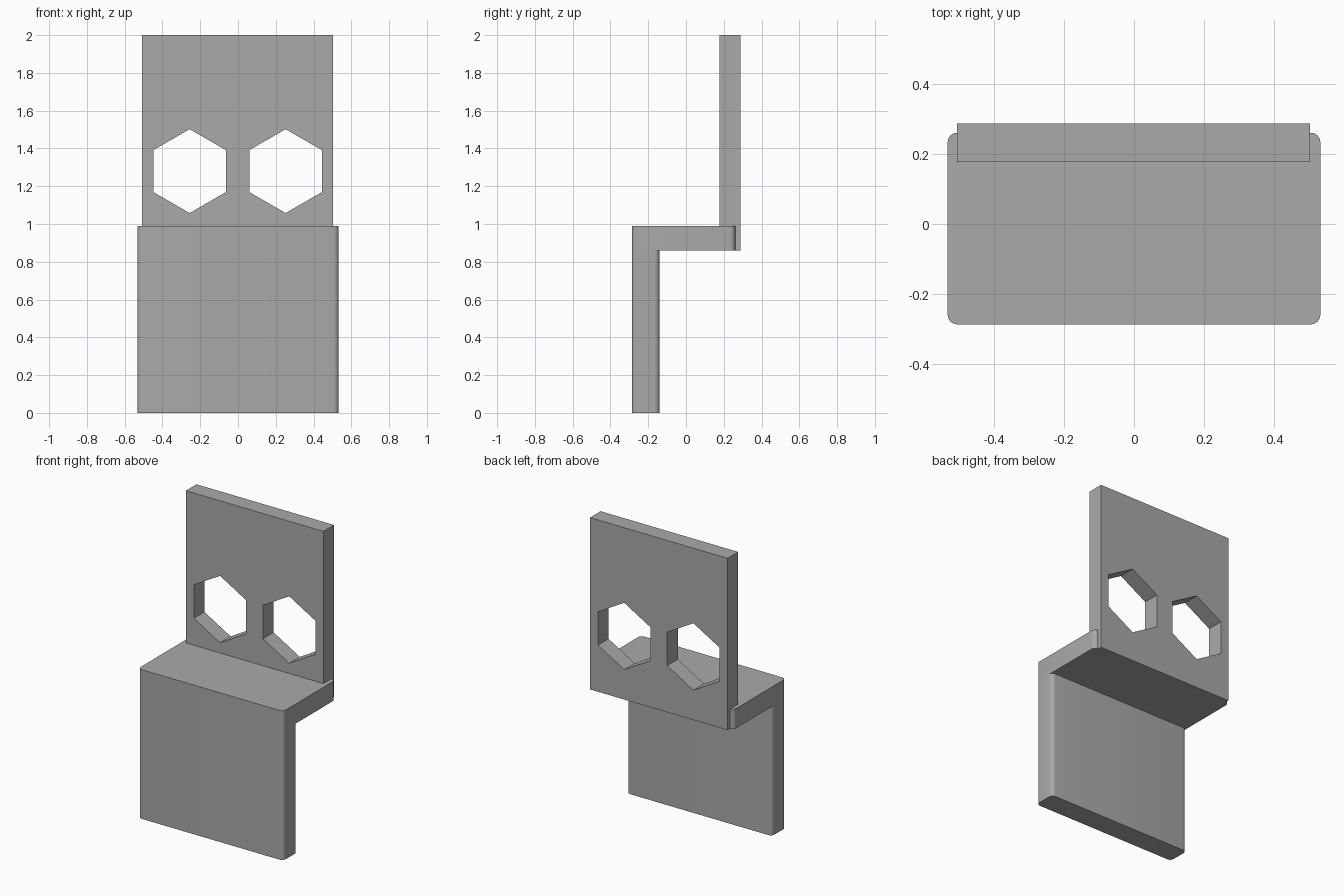
import bpy, bmesh
from math import radians
from mathutils import Matrix

if "Cube" in bpy.data.objects:
    bpy.data.objects.remove(bpy.data.objects["Cube"], do_unlink=True)

# Single flat colour
GREY = (0.40, 0.40, 0.40, 1)
grey = bpy.data.materials.new("plain grey")
grey.use_nodes = True
grey.diffuse_color = GREY
grey.node_tree.nodes["Principled BSDF"].inputs["Base Color"].default_value = GREY


def add_object(name, bm):
    mesh = bpy.data.meshes.new(name)
    bm.to_mesh(mesh)
    bm.free()
    mesh.materials.append(grey)
    obj = bpy.data.objects.new(name, mesh)
    bpy.context.collection.objects.link(obj)
    bpy.ops.object.select_all(action="DESELECT")
    obj.select_set(True)
    bpy.context.view_layer.objects.active = obj
    return obj


def slab(name, x, y, z, radius=0):
    """Box between (min, max) pairs, with rounded upright edges."""
    bm = bmesh.new()
    bmesh.ops.create_cube(bm, size=1)
    spans = (x, y, z)
    bmesh.ops.scale(bm, vec=[b - a for a, b in spans], verts=bm.verts)
    bmesh.ops.translate(bm, vec=[(a + b) / 2 for a, b in spans], verts=bm.verts)
    if radius:
        upright = [e for e in bm.edges
                   if abs(e.verts[0].co.z - e.verts[1].co.z) > 0.01]
        bmesh.ops.bevel(bm, geom=upright, offset=radius, segments=6,
                        profile=0.5, affect="EDGES")
    obj = add_object(name, bm)
    if radius:
        bpy.ops.object.shade_smooth_by_angle(angle=radians(30))
    return obj


def hex_cutter(x, z, radius):
    """Six-sided prism along y, with a corner pointing up."""
    bm = bmesh.new()
    bmesh.ops.create_cone(bm, cap_ends=True, segments=6, radius1=radius,
                          radius2=radius, depth=1,
                          matrix=Matrix.Translation((x, 0.23, z))
                          @ Matrix.Rotation(radians(90), 4, "X"))
    obj = add_object("hole_cutter", bm)
    obj.hide_render = True
    return obj


# Front panel and seat
SEAT_BOTTOM = 0.86
slab("front_panel", (-0.533, 0.533), (-0.287, -0.14), (0, SEAT_BOTTOM), 0.027)
slab("seat", (-0.533, 0.533), (-0.287, 0.261), (SEAT_BOTTOM, 0.99), 0.027)

# Backrest with two hexagonal holes
backrest = slab("backrest", (-0.507, 0.503), (0.177, 0.288), (SEAT_BOTTOM, 2))
for x in (-0.256, 0.252):
    cutter = hex_cutter(x, 1.28, 0.222)
    cut = backrest.modifiers.new("hole", "BOOLEAN")
    cut.operation = "DIFFERENCE"
    cut.solver = "EXACT"
    cut.object = cutter
    bpy.context.view_layer.objects.active = backrest
    bpy.ops.object.modifier_apply(modifier=cut.name)
    bpy.data.objects.remove(cutter, do_unlink=True)
